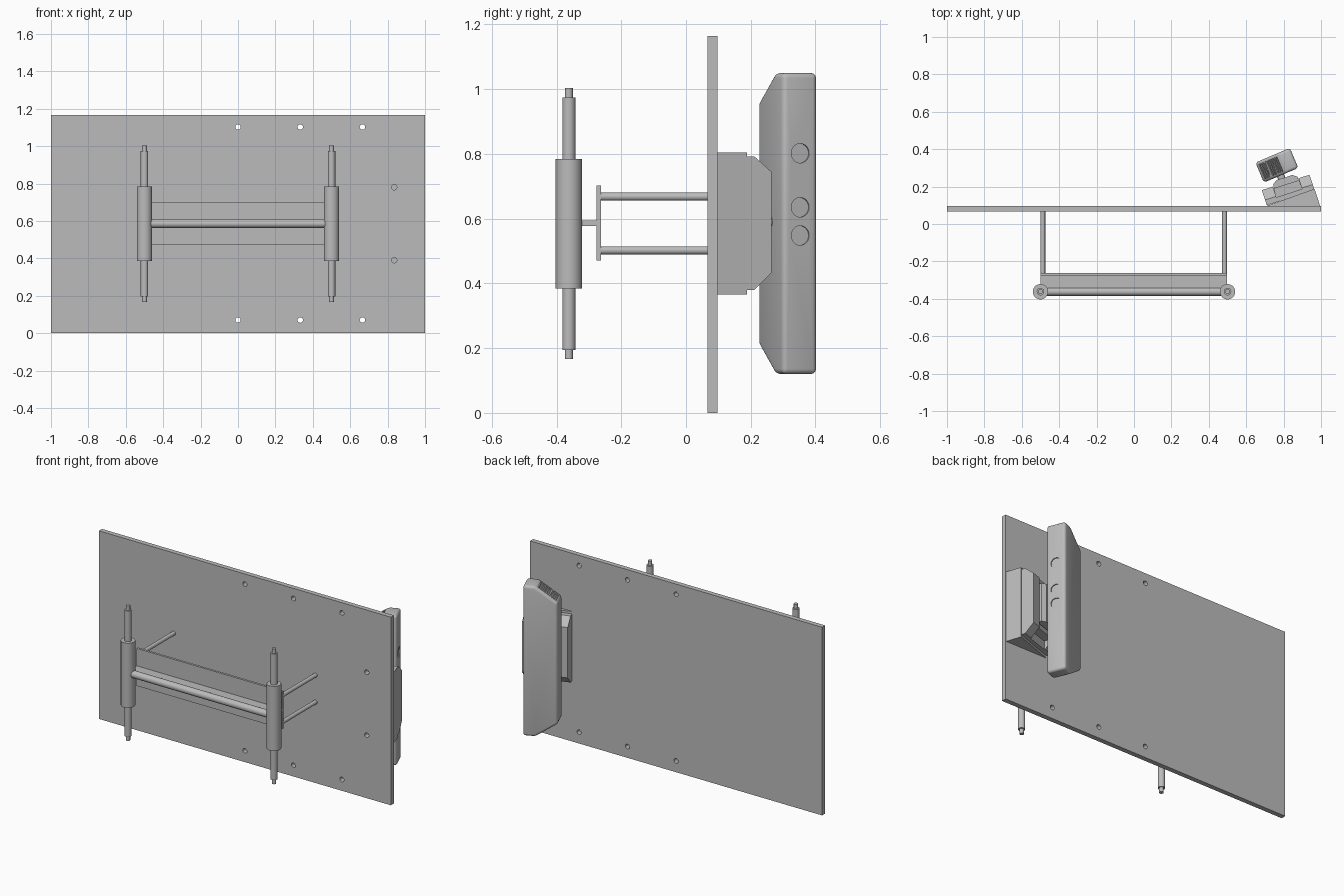
import bpy, bmesh
from math import cos, sin, radians, atan2
from mathutils import Matrix, Vector

old = bpy.data.objects.get("Cube")
if old:
    bpy.data.objects.remove(old)

grey = bpy.data.materials.new("plain grey")
grey.use_nodes = True
grey.diffuse_color = (0.5, 0.5, 0.5, 1)
grey.node_tree.nodes["Principled BSDF"].inputs["Base Color"].default_value = (0.5, 0.5, 0.5, 1)


def finish(name, bm, smooth=True):
    bmesh.ops.recalc_face_normals(bm, faces=bm.faces)
    mesh = bpy.data.meshes.new(name)
    bm.to_mesh(mesh)
    bm.free()
    ob = bpy.data.objects.new(name, mesh)
    bpy.context.collection.objects.link(ob)
    mesh.materials.append(grey)
    if smooth:
        activate(ob)
        bpy.ops.object.shade_smooth_by_angle(angle=radians(35))
    return ob


def activate(ob):
    bpy.ops.object.select_all(action='DESELECT')
    ob.select_set(True)
    bpy.context.view_layer.objects.active = ob


def frame(x, y, degrees):
    """Local X lies flat at the given heading, local Y is up, local Z is sideways."""
    c, s = cos(radians(degrees)), sin(radians(degrees))
    return Matrix(((c, 0, s, x), (s, 0, -c, y), (0, 1, 0, 0), (0, 0, 0, 1)))


def add_cylinder(bm, p, q, r, sides=32):
    p, q = Vector(p), Vector(q)
    m = Matrix.Translation((p + q) / 2) @ (q - p).to_track_quat('Z', 'Y').to_matrix().to_4x4()
    bmesh.ops.create_cone(bm, cap_ends=True, segments=sides, radius1=r, radius2=r,
                          depth=(q - p).length, matrix=m)


def cylinder(name, p, q, r):
    bm = bmesh.new()
    add_cylinder(bm, p, q, r)
    return finish(name, bm)


def add_box(bm, matrix, size):
    bmesh.ops.create_cube(bm, size=1, matrix=matrix @ Matrix.Diagonal((*size, 1)))


def box(name, lo, hi):
    lo, hi = Vector(lo), Vector(hi)
    bm = bmesh.new()
    add_box(bm, Matrix.Translation((lo + hi) / 2), hi - lo)
    return finish(name, bm, False)


def prism(name, points, depth, matrix):
    bm = bmesh.new()
    face = bm.faces.new([bm.verts.new((a, b, 0)) for a, b in points])
    out = bmesh.ops.extrude_face_region(bm, geom=[face])
    moved = [v for v in out["geom"] if isinstance(v, bmesh.types.BMVert)]
    bmesh.ops.translate(bm, verts=moved, vec=(0, 0, depth))
    bmesh.ops.transform(bm, matrix=matrix, verts=bm.verts)
    return finish(name, bm, False)


def apply(ob, mod):
    activate(ob)
    bpy.ops.object.modifier_apply(modifier=mod.name)


def cut(ob, bm):
    cutter = finish("cutter", bm, False)
    cutter.hide_render = True
    mod = ob.modifiers.new("cut", 'BOOLEAN')
    mod.operation = 'DIFFERENCE'
    mod.solver = 'EXACT'
    mod.object = cutter
    apply(ob, mod)
    bpy.data.objects.remove(cutter)


# Large upright board with drilled holes
board = box("board", (-1, 0.067, 0), (1, 0.097, 1.165))
holes = bmesh.new()
spots = [(x, z) for x in (0, 0.333, 0.665) for z in (0.07, 1.102)]
for x, z in spots + [(0.835, 0.39), (0.835, 0.78)]:
    add_cylinder(holes, (x, 0, z), (x, 0.2, z), 0.0145, 24)
cut(board, holes)
activate(board)
bpy.ops.object.shade_smooth_by_angle(angle=radians(35))

# Stepped posts and rods on each side
POST_Y = -0.362
for side, x in (("right", -0.5), ("left", 0.5)):
    for part, r, lo, hi in (("sleeve", 0.041, 0.385, 0.785),
                            ("shaft", 0.02, 0.195, 0.975),
                            ("tip", 0.0125, 0.166, 1.003)):
        cylinder(f"{side}_post_{part}", (x, POST_Y, lo), (x, POST_Y, hi), r)
    rod_x = x + (0.013 if x < 0 else -0.016)
    for level, z in (("lower", 0.502), ("upper", 0.668)):
        cylinder(f"{side}_{level}_rod", (rod_x, -0.265, z), (rod_x, 0.07, z), 0.0125)

# Cross bar, web and mounting plate between the posts
cylinder("cross_bar", (-0.48, POST_Y, 0.585), (0.48, POST_Y, 0.585), 0.022)
box("web", (-0.5, -0.36, 0.578), (0.497, -0.27, 0.594))
box("mounting_plate", (-0.5, -0.277, 0.47), (0.497, -0.263, 0.702))

# Wedge bracket on the back of the board
TILT = 18
prism("wedge_base", [(0.71, 0.097), (0.995, 0.097), (0.965, 0.188)], 0.44,
      Matrix.Translation((0, 0, 0.365)))
ear = [(0, 0.38), (0.03, 0.38), (0.085, 0.433), (0.085, 0.745), (0.03, 0.792), (0, 0.792)]
c, s = cos(radians(TILT)), sin(radians(TILT))


def along(u, v=0):
    return frame(0.71 + u * c - v * s, 0.1 + u * s + v * c, TILT + 90)


prism("inner_ear", ear, 0.062, along(0))
prism("outer_ear", ear, 0.062, along(0.206))
prism("bracket_floor", [(0, 0.38), (0.025, 0.38), (0.025, 0.792), (0, 0.792)], 0.2, along(0.04))
for name, z in (("lower_clip", 0.433), ("upper_clip", 0.715)):
    prism(name, [(0, z), (0.075, z), (0.075, z + 0.03), (0, z + 0.03)], 0.16, along(0.05))

# Sensor foot and neck
foot = Matrix(((c, -s, 0, 0.71), (s, c, 0, 0.1), (0, 0, 1, 0.47), (0, 0, 0, 1)))
prism("sensor_foot", [(0.066, 0.02), (0.203, 0.02), (0.203, 0.095), (0.18, 0.112),
                      (0.09, 0.112), (0.066, 0.095)], 0.24, foot)
cylinder("sensor_neck", (0.808, 0.2, 0.59), (0.77, 0.29, 0.59), 0.02)

# Long sensor bar with a wide front and sloped ends
D, W, TURN = 0.1, 0.116, 23
sensor_frame = frame(0.764, 0.314, TURN)
profile = [(-D, 0.21), (0.03, 0.12), (D, 0.12), (D, 1.05), (0.03, 1.05), (-D, 0.96)]
sensor = prism("sensor_bar", profile, W, sensor_frame @ Matrix.Translation((0, 0, -W / 2)))
bevel = sensor.modifiers.new("round", 'BEVEL')
bevel.width = 0.016
bevel.segments = 4
apply(sensor, bevel)

# Vent slots on the sloped ends and shallow lens recesses on the front
cuts = bmesh.new()
for end, z0, z1 in ((-1, 0.21, 0.12), (1, 0.96, 1.05)):
    turn = Matrix.Rotation(atan2(z1 - z0, 0.03 + D), 4, 'Z')
    for i in range(10):
        t = 0.12 + 0.76 * i / 9
        spot = Matrix.Translation((-D + t * (D + 0.03), z0 + t * (z1 - z0), 0))
        add_box(cuts, sensor_frame @ spot @ turn, (0.007, 0.02, 0.084))
for z in (0.548, 0.635, 0.802):
    add_cylinder(cuts, sensor_frame @ Vector((D - 0.006, z, 0)),
                 sensor_frame @ Vector((D + 0.05, z, 0)), 0.03)
cut(sensor, cuts)
activate(sensor)
bpy.ops.object.shade_smooth_by_angle(angle=radians(30))
